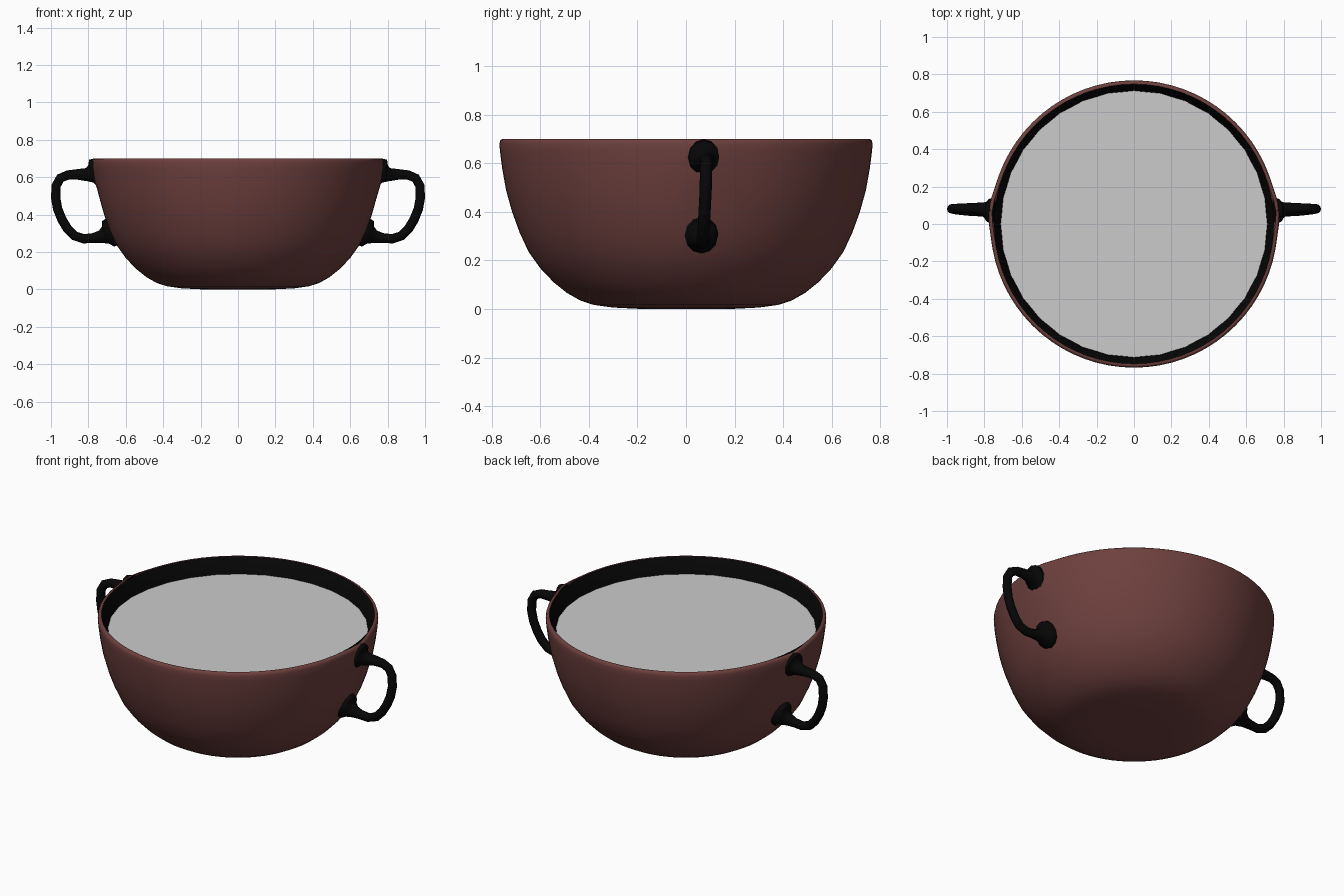
import bpy, bmesh, math
from mathutils import Vector

if "Cube" in bpy.data.objects:
    bpy.data.objects.remove(bpy.data.objects["Cube"])


def material(name, rgb):
    m = bpy.data.materials.new(name)
    m.diffuse_color = (*rgb, 1)
    m.use_nodes = True
    m.node_tree.nodes["Principled BSDF"].inputs["Base Color"].default_value = m.diffuse_color
    return m


clay = material("clay", (0.155, 0.052, 0.048))
black = material("black_glaze", (0.002, 0.002, 0.002))


def finish(bm, name, mat=None, angle=50):
    me = bpy.data.meshes.new(name)
    bm.to_mesh(me)
    bm.free()
    ob = bpy.data.objects.new(name, me)
    bpy.context.collection.objects.link(ob)
    if mat:
        me.materials.append(mat)
    bpy.ops.object.select_all(action='DESELECT')
    bpy.context.view_layer.objects.active = ob
    ob.select_set(True)
    bpy.ops.object.shade_smooth_by_angle(angle=math.radians(angle))
    return ob


def skin(bm, rings):
    for a, b in zip(rings, rings[1:]):
        n = len(a)
        for i in range(n):
            j = (i + 1) % n
            bm.faces.new((a[i], a[j], b[j], b[i]))


def lathe(name, profile, mat, bulge=0.0, n=72):
    bm = bmesh.new()
    rings = []
    for r, z in profile:
        ring = []
        for i in range(n):
            t = 2 * math.pi * i / n
            x, y = r * math.cos(t), r * math.sin(t)
            # slight swelling of the wall at each handle root
            if z > 0.5 and bulge:
                x += math.copysign(bulge * math.exp(-((y - 0.07) / 0.09) ** 2), x)
            ring.append(bm.verts.new((x, y, z)))
        rings.append(ring)
    skin(bm, rings)
    bm.faces.new(rings[0][::-1])
    bmesh.ops.recalc_face_normals(bm, faces=bm.faces)
    return finish(bm, name, mat)


# outer wall, rolling over the rim
lathe("bowl", [(0.2, 0.001), (0.3, 0.006), (0.38, 0.017), (0.435, 0.035), (0.49, 0.066), (0.545, 0.11),
               (0.6, 0.168), (0.648, 0.235), (0.685, 0.315), (0.716, 0.4), (0.741, 0.49),
               (0.757, 0.58), (0.766, 0.65), (0.768, 0.68), (0.765, 0.694), (0.757, 0.7),
               (0.748, 0.699)], clay, 0.014)

# dark inside wall
inner = lathe("inner_lining", [(0.2, 0.035), (0.4, 0.06), (0.51, 0.13), (0.6, 0.225),
                               (0.66, 0.34), (0.695, 0.49), (0.711, 0.6), (0.733, 0.67),
                               (0.748, 0.699)], black)
inner.data.flip_normals()

# flat liquid surface
bm = bmesh.new()
bmesh.ops.create_circle(bm, cap_ends=True, segments=32, radius=0.713)
bmesh.ops.translate(bm, verts=bm.verts, vec=(0, 0, 0.61))
finish(bm, "liquid")

# handle path: x, y, z, tube radius, flaring into pads at the wall
PATH = [(0.752, 0.072, 0.629, 0.073), (0.776, 0.073, 0.624, 0.073), (0.785, 0.075, 0.619, 0.05),
        (0.81, 0.08, 0.614, 0.035), (0.86, 0.085, 0.615, 0.028), (0.91, 0.085, 0.612, 0.025),
        (0.95, 0.083, 0.595, 0.025), (0.972, 0.082, 0.555, 0.025), (0.975, 0.081, 0.49, 0.025),
        (0.964, 0.078, 0.43, 0.025), (0.942, 0.075, 0.375, 0.025), (0.912, 0.072, 0.325, 0.025),
        (0.875, 0.068, 0.287, 0.025), (0.825, 0.066, 0.271, 0.025), (0.775, 0.065, 0.275, 0.026),
        (0.735, 0.064, 0.282, 0.034), (0.708, 0.064, 0.291, 0.05), (0.694, 0.064, 0.298, 0.076),
        (0.670, 0.064, 0.309, 0.078)]


def handle(name, side):
    bm = bmesh.new()
    pts = [Vector((side * p[0], p[1], p[2])) for p in PATH]
    rings, n = [], 12
    for i, p in enumerate(pts):
        d = (pts[min(i + 1, len(pts) - 1)] - pts[max(i - 1, 0)]).normalized()
        v = d.cross(Vector((0, 1, 0))).normalized()
        u = v.cross(d)
        r = PATH[i][3]
        w = r * (0.88 if r > 0.06 else 1)  # pads are a little taller than wide
        rings.append([bm.verts.new(p + w * math.cos(a) * u + r * math.sin(a) * v)
                      for a in (2 * math.pi * k / n for k in range(n))])
    skin(bm, rings)
    bm.faces.new(rings[0])
    bm.faces.new(rings[-1])
    bmesh.ops.recalc_face_normals(bm, faces=bm.faces)
    finish(bm, name, black)


handle("right_handle", 1)
handle("left_handle", -1)
